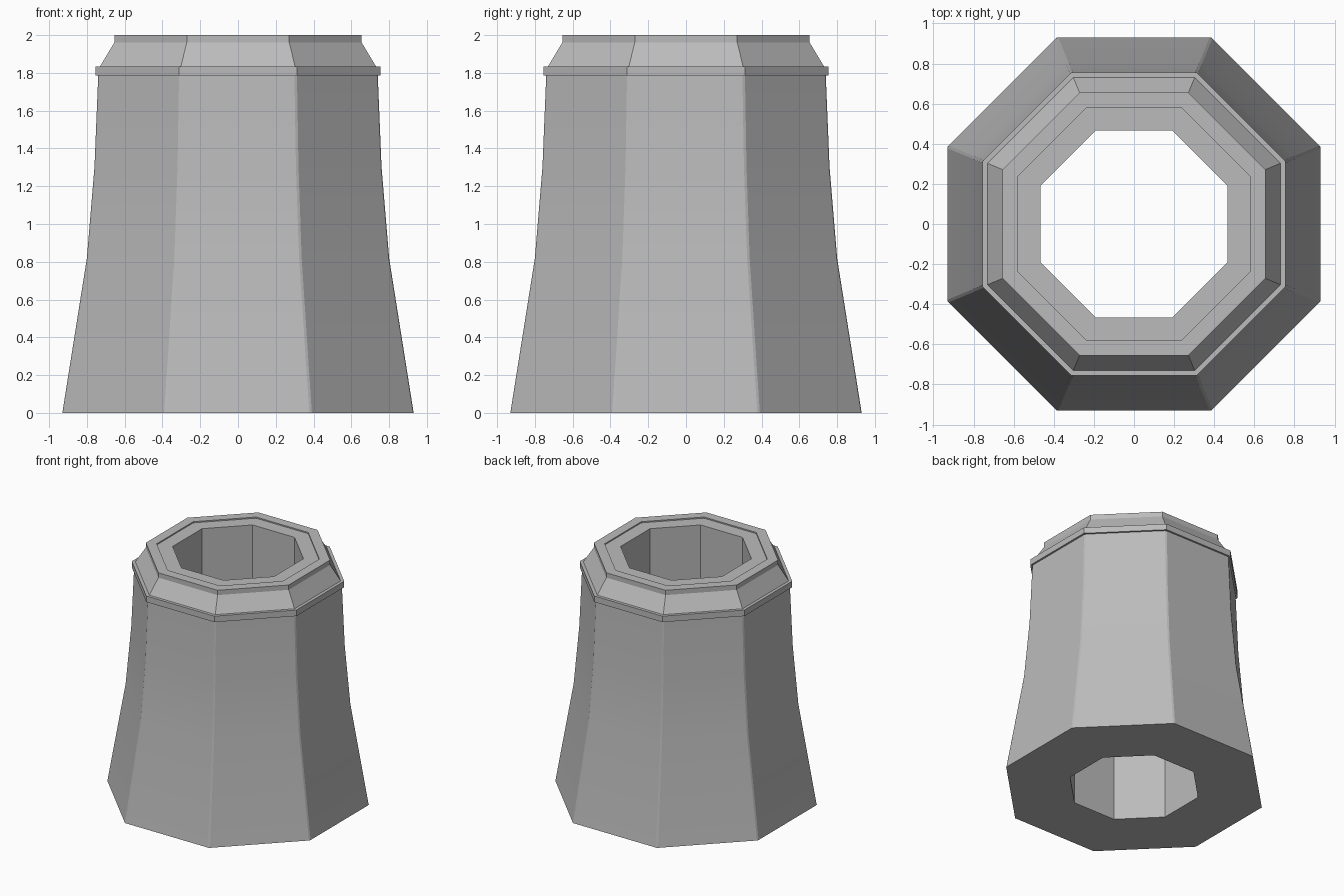
import bpy, bmesh, math

if "Cube" in bpy.data.objects:
    bpy.data.objects.remove(bpy.data.objects["Cube"])

SIDES = 8

# One plain grey material
stone = bpy.data.materials.new("stone_grey")
stone.use_nodes = True
grey = (0.5, 0.5, 0.5, 1)
stone.diffuse_color = grey
shader = stone.node_tree.nodes["Principled BSDF"]
shader.inputs["Base Color"].default_value = grey
shader.inputs["Roughness"].default_value = 0.8


def octagon_shell(name, profile, corner=0.0):
    """Sweep (apothem, z) points around z; profiles run up the outside, down the inside."""
    bm = bmesh.new()
    rings = []
    for apothem, z in profile:
        r = apothem / math.cos(math.pi / SIDES)
        angles = [(i + 0.5) * math.tau / SIDES for i in range(SIDES)]
        rings.append([bm.verts.new((r * math.cos(a), r * math.sin(a), z)) for a in angles])
    uprights = []
    for low, high in zip(rings, rings[1:]):
        for i in range(SIDES):
            j = (i + 1) % SIDES
            bm.faces.new((low[i], low[j], high[j], high[i]))
        uprights += [bm.edges.get((a, b)) for a, b in zip(low, high)]
    if corner:
        bmesh.ops.bevel(bm, geom=uprights, offset=corner, segments=1, affect='EDGES')
    mesh = bpy.data.meshes.new(name)
    bm.to_mesh(mesh)
    bm.free()
    mesh.materials.append(stone)
    obj = bpy.data.objects.new(name, mesh)
    bpy.context.collection.objects.link(obj)
    bpy.ops.object.select_all(action='DESELECT')
    obj.select_set(True)
    bpy.context.view_layer.objects.active = obj
    bpy.ops.object.shade_smooth_by_angle(angle=math.radians(15))
    return obj


BORE = 0.465

# Flared outer wall
octagon_shell("flared_wall", [(0.93, 0), (0.80, 0.82), (0.76, 1.3), (0.74, 1.785)], corner=0.008)

# Flat underside around the bore
octagon_shell("underside", [(BORE, 0), (0.93, 0)])

# Projecting collar band
octagon_shell("collar", [(0.74, 1.785), (0.755, 1.785), (0.755, 1.835), (0.73, 1.835)])

# Sloped crown with a raised rim and a shallow inner ledge
octagon_shell("crown", [(0.73, 1.835), (0.655, 1.96), (0.655, 2.0),
                        (0.578, 2.0), (0.578, 1.99), (BORE, 1.99)])

# Straight bore through the middle
octagon_shell("bore", [(BORE, 1.99), (BORE, 0)])
